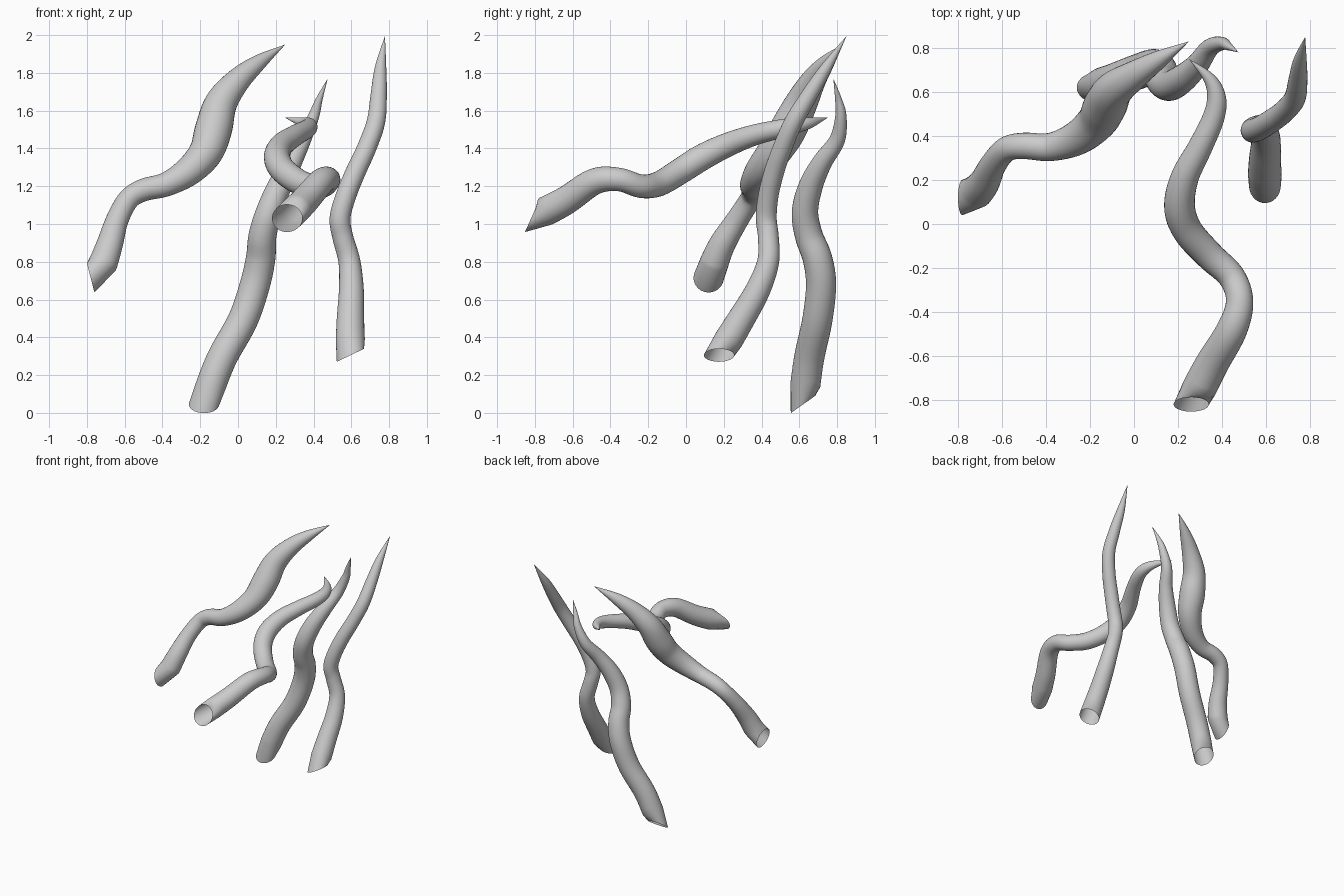
import bpy, bmesh, math
from mathutils import Vector

SIDES = 28      # vertices around each tube
STEPS = 6       # rings per control point

grey = bpy.data.materials.new("plain grey")
grey.diffuse_color = (0.6, 0.6, 0.6, 1)


def spline(pts, i, t):
    """Catmull-Rom point on a list of (x, y, z, radius)."""
    p = [Vector(pts[max(0, min(len(pts) - 1, k))]) for k in range(i - 1, i + 3)]
    return 0.5 * (2 * p[1] + (p[2] - p[0]) * t
                  + (2 * p[0] - 5 * p[1] + 4 * p[2] - p[3]) * t * t
                  + (3 * p[1] - p[0] - 3 * p[2] + p[3]) * t ** 3)


def tentacle(name, pts, rim_axis):
    """Tapered tube, open at the first point, pointed at the last."""
    samples = [spline(pts, i, s / STEPS) for i in range(len(pts) - 1) for s in range(STEPS)]
    samples.append(Vector(pts[-1]))
    # leave room next to the tilted open rim
    base = samples[0].xyz
    samples = [samples[0]] + [s for s in samples[1:] if (s.xyz - base).length > 0.085]

    bm = bmesh.new()
    axis = Vector(rim_axis).normalized()
    side = axis.orthogonal().normalized()
    rings = []
    for k, s in enumerate(samples[:-1]):
        if k:
            prev = samples[max(1, k - 1)]
            new_axis = (samples[k + 1].xyz - prev.xyz).normalized()
            side = axis.rotation_difference(new_axis) @ side
            axis = new_axis
        other = axis.cross(side)
        ring = []
        for j in range(SIDES):
            a = 2 * math.pi * j / SIDES
            ring.append(bm.verts.new(s.xyz + max(s.w, 0.002) * (side * math.cos(a) + other * math.sin(a))))
        rings.append(ring)
    for r0, r1 in zip(rings, rings[1:]):
        for j in range(SIDES):
            n = (j + 1) % SIDES
            bm.faces.new((r0[j], r0[n], r1[n], r1[j]))
    tip = bm.verts.new(samples[-1].xyz)
    for j in range(SIDES):
        bm.faces.new((rings[-1][j], rings[-1][(j + 1) % SIDES], tip))
    for f in bm.faces:
        f.smooth = True
    mesh = bpy.data.meshes.new(name)
    bm.to_mesh(mesh)
    bm.free()
    mesh.materials.append(grey)
    bpy.context.collection.objects.link(bpy.data.objects.new(name, mesh))


# left tentacle, thick in its upper half
tentacle("left_tentacle", [
    (-.78, .12, .715, .08), (-.725, .14, .77, .078), (-.68, .19, .89, .07),
    (-.64, .27, 1.02, .06), (-.58, .34, 1.13, .057), (-.5, .355, 1.18, .06),
    (-.38, .35, 1.21, .064), (-.26, .39, 1.28, .078), (-.17, .465, 1.38, .09),
    (-.13, .54, 1.50, .098), (-.09, .61, 1.64, .086), (0, .675, 1.76, .066),
    (.11, .745, 1.855, .042), (.25, .83, 1.95, 0)], (.97, 0, .25))

# rear tentacle, reaching the ground
tentacle("rear_tentacle", [
    (-.18, .62, .045, .08), (-.09, .65, .28, .08), (.025, .695, .49, .08),
    (.09, .715, .68, .08), (.12, .695, .82, .078), (.13, .65, .94, .074),
    (.165, .63, 1.065, .07), (.22, .66, 1.2, .064), (.285, .72, 1.325, .053),
    (.345, .80, 1.445, .042), (.40, .82, 1.57, .03), (.43, .807, 1.66, .018),
    (.475, .78, 1.77, 0)], (0, -.58, .82))

# front tentacle, nearly level, curling towards the back
tentacle("front_tentacle", [
    (.26, -.82, 1.03, .08), (.35, -.643, 1.12, .076), (.443, -.484, 1.225, .07),
    (.48, -.352, 1.235, .062), (.443, -.239, 1.2, .062), (.343, -.143, 1.213, .066),
    (.243, -.03, 1.28, .069), (.207, .08, 1.35, .07), (.23, .21, 1.415, .064),
    (.30, .348, 1.467, .056), (.36, .48, 1.50, .05), (.375, .575, 1.52, .043),
    (.343, .66, 1.537, .028), (.25, .75, 1.563, 0)], (0, .91, -.41))

# right tentacle, the tallest
tentacle("right_tentacle", [
    (.595, .175, .305, .08), (.595, .288, .49, .073), (.60, .38, .65, .066),
    (.59, .435, .80, .058), (.555, .436, .93, .055), (.54, .425, 1.03, .055),
    (.57, .435, 1.145, .054), (.62, .465, 1.27, .053), (.68, .51, 1.4, .051),
    (.73, .57, 1.54, .049), (.745, .655, 1.685, .043), (.755, .745, 1.83, .03),
    (.778, .85, 1.995, 0)], (-.43, 0, .9))
